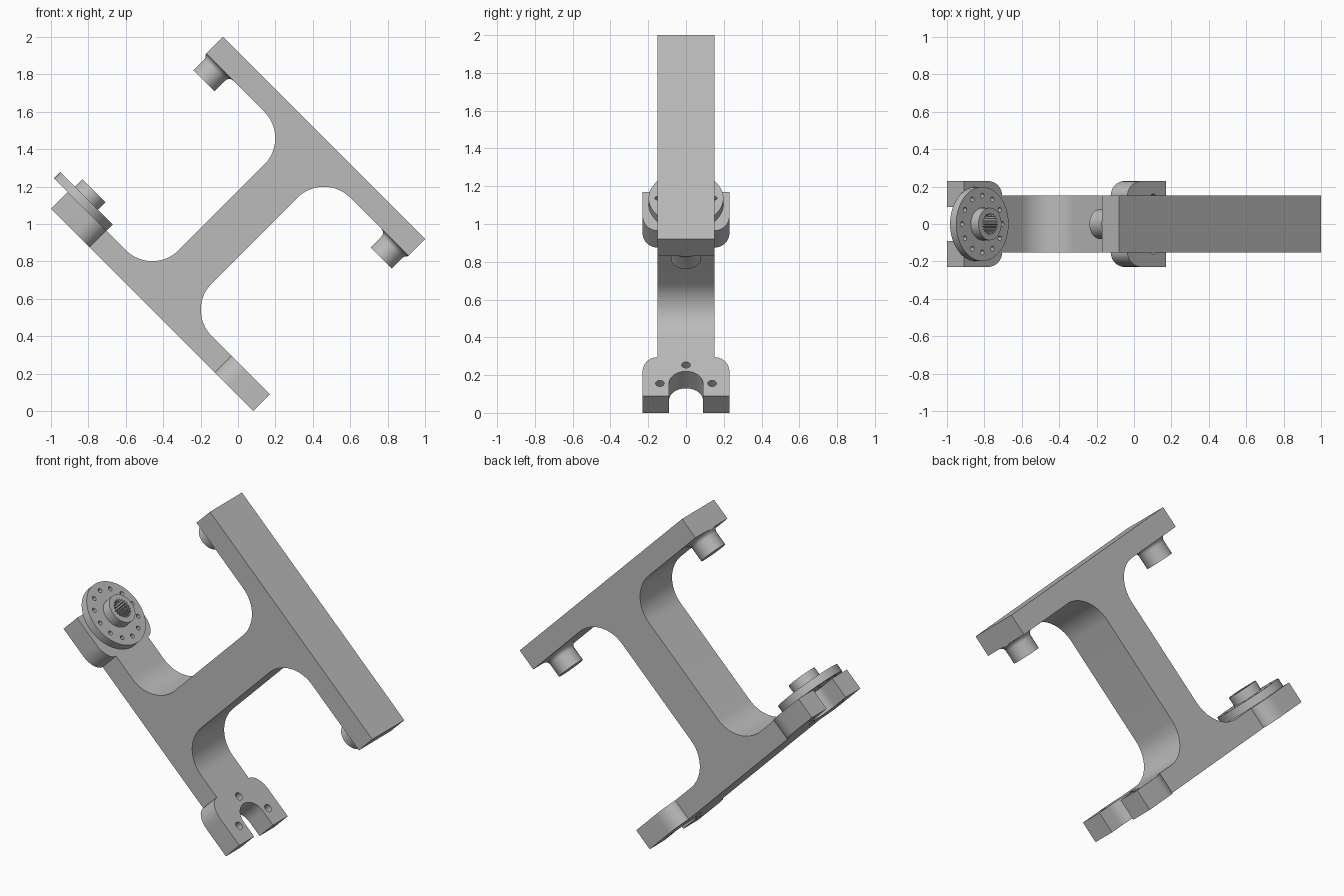
import bpy, bmesh, math
from mathutils import Matrix, Vector

if "Cube" in bpy.data.objects:
    bpy.data.objects.remove(bpy.data.objects["Cube"], do_unlink=True)

# Parts are built upright, then the whole bracket is tilted 45 degrees
TILT = Matrix.Translation((-0.5, 0, 0.5)) @ Matrix.Rotation(math.pi / 4, 4, 'Y')
HALF, DEPTH = 0.764, 0.152                 # half length of bars, half depth
LOW, LOW_TOP, UP, UP_TOP = 0.057, 0.184, 1.231, 1.358
WEB, FILLET = 0.125, 0.2
JOINT = 0.67                               # centre of forks and pegs
FORK_START, FORK_HALF, SLOT = 0.474, 0.23, 0.09

grey = bpy.data.materials.new("plain_grey")
grey.use_nodes = True
grey.diffuse_color = (0.5, 0.5, 0.5, 1)
grey.node_tree.nodes["Principled BSDF"].inputs["Base Color"].default_value = (0.5, 0.5, 0.5, 1)


def arc(cx, cy, rx, ry, start, end, n=16):
    angles = [math.radians(start + (end - start) * i / n) for i in range(n + 1)]
    return [(cx + rx * math.cos(a), cy + ry * math.sin(a)) for a in angles]


def make(name, bm):
    bmesh.ops.recalc_face_normals(bm, faces=bm.faces)
    mesh = bpy.data.meshes.new(name)
    bm.to_mesh(mesh)
    bm.free()
    mesh.materials.append(grey)
    obj = bpy.data.objects.new(name, mesh)
    bpy.context.collection.objects.link(obj)
    return obj


def prism(name, outline, lo, hi, along_y=False):
    bm = bmesh.new()
    place = (lambda a, b: (a, lo, b)) if along_y else (lambda a, b: (a, b, lo))
    face = bm.faces.new([bm.verts.new(place(*p)) for p in outline])
    out = bmesh.ops.extrude_face_region(bm, geom=[face])
    verts = [g for g in out["geom"] if isinstance(g, bmesh.types.BMVert)]
    step = Vector((0, hi - lo, 0)) if along_y else Vector((0, 0, hi - lo))
    bmesh.ops.translate(bm, verts=verts, vec=step)
    return make(name, bm)


def lathe(name, profile, x, steps=48):
    bm = bmesh.new()
    rings = [[bm.verts.new((x + r * math.cos(math.tau * i / steps),
                            r * math.sin(math.tau * i / steps), z))
              for i in range(steps)] for r, z in profile]
    for a, b in zip(rings, rings[1:]):
        for i in range(steps):
            j = (i + 1) % steps
            bm.faces.new((a[i], a[j], b[j], b[i]))
    bm.faces.new(rings[0])
    bm.faces.new(rings[-1])
    # Keep flared bases inside the end of the bar
    for v in bm.verts:
        if z_clip(profile) and abs(v.co.x) > HALF:
            v.co.x = math.copysign(HALF, v.co.x)
    return make(name, bm)


def z_clip(profile):
    return profile[0][1] > 1


def cut(obj, cutters):
    for cutter in cutters:
        mod = obj.modifiers.new("cut", 'BOOLEAN')
        mod.operation, mod.solver, mod.object = 'DIFFERENCE', 'EXACT', cutter
    graph = bpy.context.evaluated_depsgraph_get()
    mesh = bpy.data.meshes.new_from_object(obj.evaluated_get(graph))
    obj.modifiers.clear()
    obj.data = mesh
    for cutter in cutters:
        bpy.data.objects.remove(cutter, do_unlink=True)


def hole(x, y, r, lo, hi):
    return prism("hole", arc(x, y, r, r, 0, 360, 20)[:-1], lo, hi)


# H-shaped frame with filleted web
side = [(FORK_START, LOW), (FORK_START, LOW_TOP)]
side += arc(WEB + FILLET, LOW_TOP + FILLET, FILLET, FILLET, 270, 180)
side += arc(WEB + FILLET, UP - FILLET, FILLET, FILLET, 180, 90)
side += [(HALF, UP), (HALF, UP_TOP)]
parts = [prism("frame", side + [(-x, z) for x, z in reversed(side)], -DEPTH, DEPTH, True)]

for sign, label in ((-1, "upper"), (1, "lower")):
    # Slotted fork with rounded shoulders
    shoulder = arc(FORK_START + 0.11, DEPTH, 0.11, FORK_HALF - DEPTH, 180, 90, 10)
    half = shoulder + [(HALF, FORK_HALF), (HALF, SLOT)]
    slot = arc(JOINT, 0, SLOT, SLOT, 90, 270, 24)
    outline = half + slot + [(x, -y) for x, y in reversed(half)]
    fork = prism(label + "_fork", [(sign * x, y) for x, y in outline], LOW, LOW_TOP)
    ring = 0.138
    cut(fork, [hole(sign * x, y, 0.023, 0, 0.3)
               for x, y in ((JOINT - ring, 0), (JOINT, ring), (JOINT, -ring))])
    parts.append(fork)

    # Round peg with flared base under the upper bar
    flare = 0.03
    profile = [(0.08, 1.12)] + arc(0.08 + flare, UP - flare, flare, flare, 180, 90, 8)
    parts.append(lathe(label + "_peg", profile, sign * JOINT))

# Servo disc with hub, ring of holes and toothed bore
disc = lathe("mounting_disc", [(0.198, LOW_TOP), (0.198, 0.231), (0.087, 0.231), (0.087, 0.288)], -JOINT, 64)
teeth = 20
bore = []
for i in range(teeth * 4):
    a = math.tau * i / (teeth * 4)
    r = 0.047 if i % 4 < 2 else 0.058
    bore.append((-JOINT + r * math.cos(a), r * math.sin(a)))
drills = [prism("bore", bore, 0.1, 0.4)]
for i in range(12):
    a = math.tau * i / 12
    drills.append(hole(-JOINT + 0.152 * math.cos(a), 0.152 * math.sin(a), 0.013, 0.1, 0.4))
cut(disc, drills)
parts.append(disc)

# Tilt and shade
bpy.ops.object.select_all(action='DESELECT')
for obj in parts:
    obj.matrix_world = TILT
    obj.select_set(True)
bpy.context.view_layer.objects.active = parts[0]
bpy.ops.object.shade_smooth_by_angle(angle=math.radians(30))
